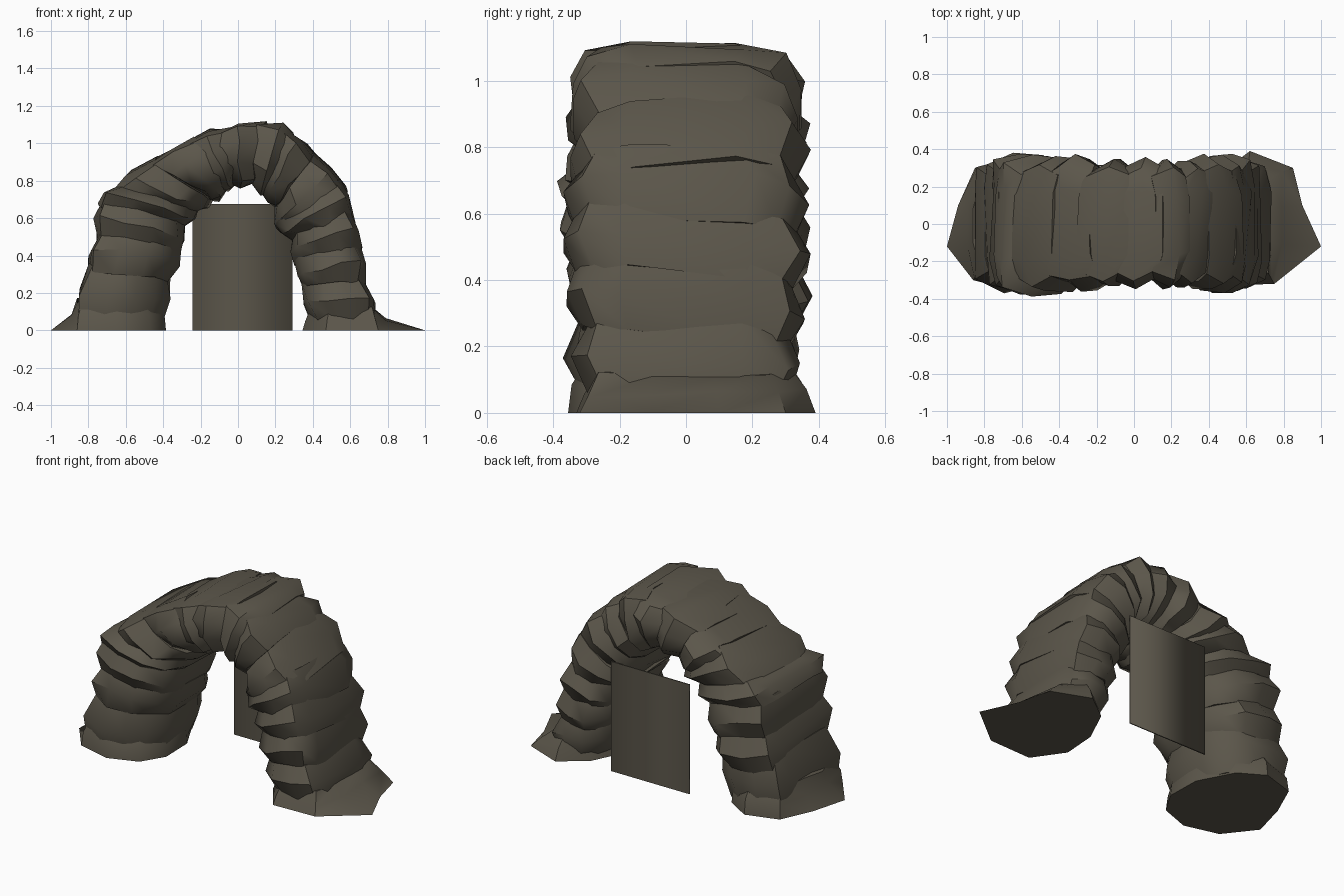
import bpy, bmesh, math, random
from mathutils import Vector

if "Cube" in bpy.data.objects:
    bpy.data.objects.remove(bpy.data.objects["Cube"])

random.seed(5)

rock = bpy.data.materials.new("dark_stone")
rock.diffuse_color = (0.105, 0.093, 0.069, 1)
rock.use_nodes = True
rock.node_tree.nodes["Principled BSDF"].inputs["Base Color"].default_value = rock.diffuse_color


def finish(name, bm, angle=42):
    """Turn a bmesh into a shaded, coloured object."""
    bmesh.ops.recalc_face_normals(bm, faces=bm.faces)
    mesh = bpy.data.meshes.new(name)
    bm.to_mesh(mesh)
    bm.free()
    mesh.materials.append(rock)
    mesh.shade_smooth()
    if angle:
        mesh.set_sharp_from_angle(angle=math.radians(angle))
    obj = bpy.data.objects.new(name, mesh)
    bpy.context.collection.objects.link(obj)
    return obj


def loft(name, rings):
    """Skin a list of equal-length point rings and cap both ends."""
    bm = bmesh.new()
    vs = [[bm.verts.new(p) for p in ring] for ring in rings]
    n = len(vs[0])
    for a, b in zip(vs, vs[1:]):
        for i in range(n):
            j = (i + 1) % n
            bm.faces.new((a[i], a[j], b[j], b[i]))
    bm.faces.new(vs[0])
    bm.faces.new(vs[-1])
    return finish(name, bm)


# Joints between the arch stones: outer x, outer z, inner x, inner z
joints = [
    (-.88, .06, -.39, .03), (-.825, .32, -.355, .26), (-.765, .51, -.295, .41),
    (-.75, .69, -.27, .55), (-.66, .78, -.20, .64), (-.48, .92, -.13, .69),
    (-.28, 1.02, -.07, .73), (-.07, 1.09, -.01, .775), (.13, 1.125, .08, .765),
    (.29, 1.07, .14, .72), (.42, .945, .20, .65), (.57, .79, .20, .54),
    (.625, .61, .28, .49), (.67, .45, .295, .36), (.69, .26, .33, .24),
    (.74, .07, .36, .06)]
# Half depth of each stone
depths = [.355, .375, .38, .375, .37, .36, .345, .345, .345, .35, .36, .375, .38, .37, .35]


def section(corner):
    """Stone cross-section: u across the arch thickness, v along the depth."""
    half = [(1, .52), (corner, .86), (.35, .99), (-.3, .96), (-.76, .74), (-1, .38)]
    return half + [(u, -v) for u, v in reversed(half)]


def stone_ring(a, b, t, scale, depth, shear, jit, corner):
    o = Vector((a[0], 0, a[1])).lerp(Vector((b[0], 0, b[1])), t)
    i = Vector((a[2], 0, a[3])).lerp(Vector((b[2], 0, b[3])), t)
    mid, arm = (o + i) / 2, (o - i) / 2 * scale
    along = Vector((b[0] + b[2] - a[0] - a[2], 0,
                    b[1] + b[3] - a[1] - a[3])).normalized()
    ring = []
    for u, v in section(corner):
        p = mid + arm * u + Vector((0, depth * v, 0))
        p += along * shear * v
        p += Vector([random.uniform(-jit, jit) for _ in range(3)])
        p.y = max(-.39, min(.39, p.y))
        p.z = max(.01, p.z)
        ring.append(p)
    return ring


# Overlapping, slightly tilted, angular barrel stones forming the arch
for k, (a, b) in enumerate(zip(joints, joints[1:])):
    d = depths[k]
    sh = random.uniform(-.035, .035)
    corner = .93 if k < 4 else .84
    m = random.uniform(.4, .6)
    loft("arch_stone_%d" % (k + 1), [
        stone_ring(a, b, -.14, .90, d * .86, sh, .014, corner),
        stone_ring(a, b, m, 1.02, d * 1.01, sh, .016, corner),
        stone_ring(a, b, 1.14, .90, d * .86, sh, .014, corner)])


# Spreading feet with flat undersides
def foot(name, outline, cx, levels):
    rings = []
    for z, limit, s in levels:
        ring = []
        for x, y in outline:
            px = cx + (x - cx) * s
            px = math.copysign(min(abs(px), limit), cx)
            jit = random.uniform(-.015, .015) if z else 0
            ring.append((px, y * s, z + jit))
        rings.append(ring)
    loft(name, rings)


foot("left_foot", [(-1, -.12), (-.94, .1), (-.85, .3), (-.65, .36), (-.5, .27),
                   (-.39, .06), (-.385, -.15), (-.47, -.29), (-.65, -.355), (-.86, -.3)],
     -.64, [(0, 1, 1), (.08, .89, .97), (.16, .86, .84)])
foot("right_foot", [(1, -.12), (.9, .1), (.85, .3), (.62, .39), (.46, .27),
                    (.36, .06), (.345, -.15), (.47, -.33), (.75, -.32)],
     .57, [(0, 1, 1), (.06, .79, .93), (.12, .73, .82)])

# Thin upright panel closing the rear of the opening
bm = bmesh.new()
bmesh.ops.create_cube(bm, size=1)
for v in bm.verts:
    v.co = Vector((.025 + v.co.x * .535, .312 + v.co.y * .006, .338 + v.co.z * .676))
for e in bm.edges:
    if abs(e.verts[0].co.z - e.verts[1].co.z) < .1:
        e.smooth = False
finish("back_panel", bm, 0)
